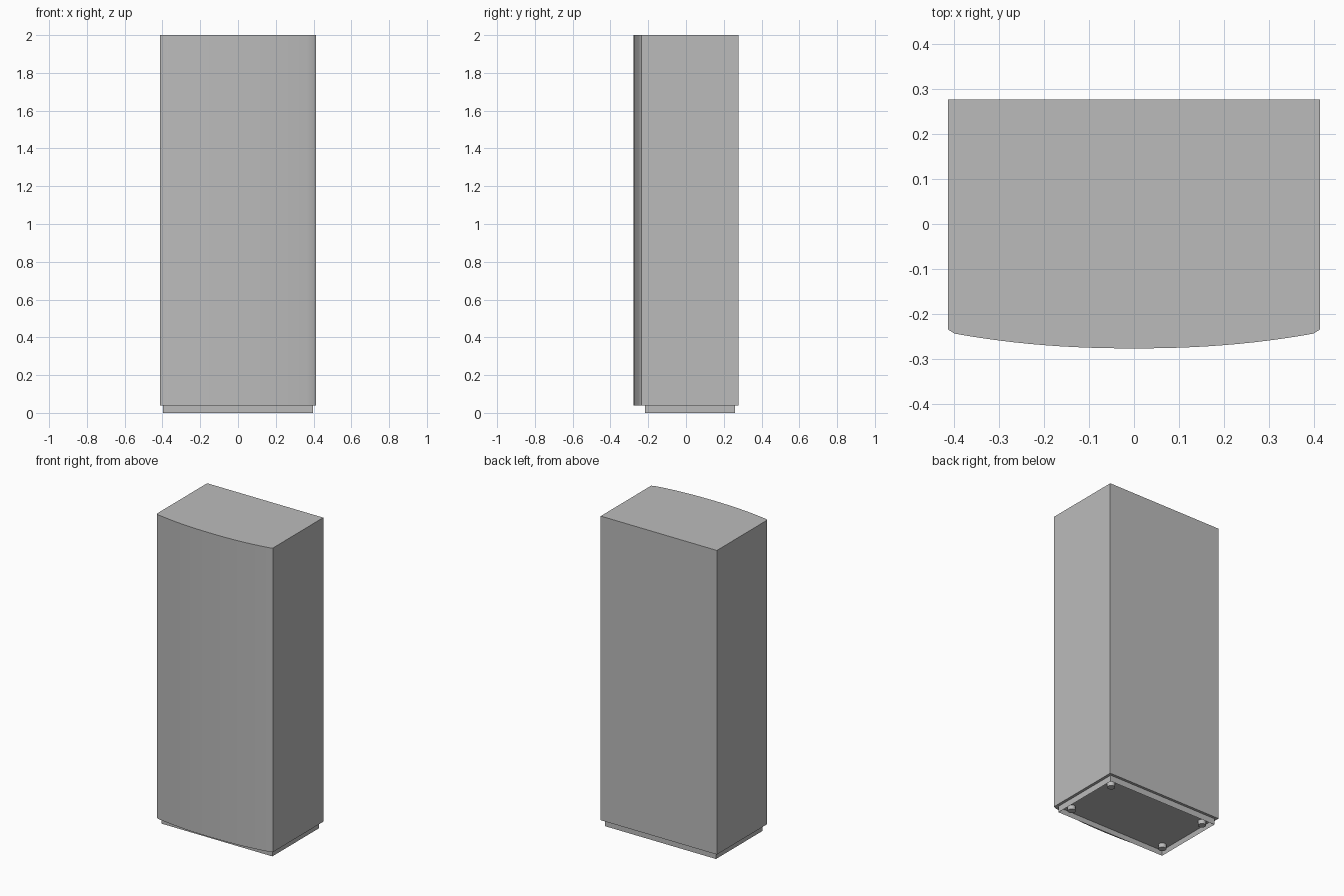
import bpy
import bmesh

# Remove the default cube
cube = bpy.data.objects.get("Cube")
if cube:
    bpy.data.objects.remove(cube, do_unlink=True)

# Single grey finish
GREY = (0.5, 0.5, 0.5, 1.0)
grey = bpy.data.materials.new("cabinet grey")
grey.use_nodes = True
grey.diffuse_color = GREY
grey.node_tree.nodes["Principled BSDF"].inputs["Base Color"].default_value = GREY


def add_object(name, bm):
    """Turn a bmesh into a finished object."""
    bmesh.ops.recalc_face_normals(bm, faces=bm.faces)
    mesh = bpy.data.meshes.new(name)
    bm.to_mesh(mesh)
    bm.free()
    mesh.materials.append(grey)
    obj = bpy.data.objects.new(name, mesh)
    bpy.context.collection.objects.link(obj)
    bpy.ops.object.select_all(action='DESELECT')
    obj.select_set(True)
    bpy.context.view_layer.objects.active = obj
    bpy.ops.object.shade_smooth_by_angle()
    return obj


def extrude_outline(outline, z0, z1):
    """Solid prism from a plan outline."""
    bm = bmesh.new()
    face = bm.faces.new([bm.verts.new((x, y, z0)) for x, y in outline])
    result = bmesh.ops.extrude_face_region(bm, geom=[face], use_keep_orig=True)
    for v in result["geom"]:
        if isinstance(v, bmesh.types.BMVert):
            v.co.z = z1
    return bm


# Tall body: flat back and sides, gently bowed front with clipped corners
SEGMENTS = 24
bow = []
for i in range(SEGMENTS + 1):
    t = 2 * i / SEGMENTS - 1
    bow.append((0.4 * t, -0.277 + 0.033 * abs(t) ** 2.2))
outline = [(-0.414, 0.277), (-0.414, -0.235)] + bow + [(0.414, -0.235), (0.414, 0.277)]
add_object("cabinet_body", extrude_outline(outline, 0.04, 2.0))

# Plinth set in from the body, hollow underneath
plinth_plan = [(-0.396, 0.26), (-0.396, -0.216), (0.396, -0.216), (0.396, 0.26)]
bm = extrude_outline(plinth_plan, 0.0, 0.041)
bottom = min(bm.faces, key=lambda f: f.calc_center_median().z)
bmesh.ops.inset_region(bm, faces=[bottom], thickness=0.012)
for v in bottom.verts:
    v.co.z = 0.028
add_object("plinth", bm)

# Four levelling feet inside the plinth corners
for side, x in (("right", -0.347), ("left", 0.347)):
    for end, y in (("front", -0.155), ("back", 0.205)):
        bm = bmesh.new()
        bmesh.ops.create_cone(bm, cap_ends=True, segments=20, radius1=0.024,
                              radius2=0.024, depth=0.03)
        bmesh.ops.translate(bm, verts=bm.verts, vec=(x, y, 0.015))
        add_object(f"{end}_{side}_foot", bm)
